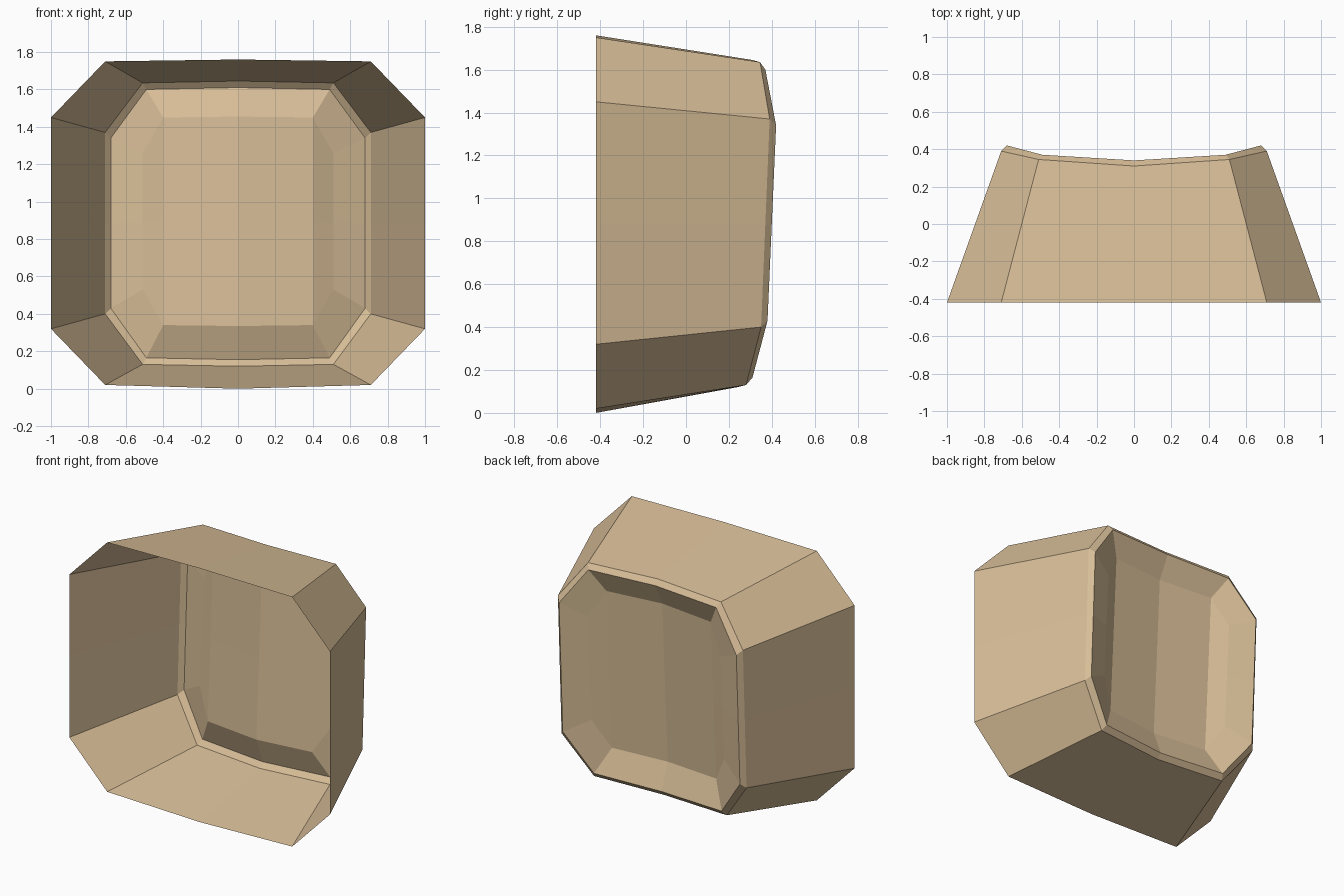
import bpy, bmesh

if "Cube" in bpy.data.objects:
    bpy.data.objects.remove(bpy.data.objects["Cube"])

# Half outlines (x >= 0), from bottom centre round the side to top centre
rim = [(0, -.42, 0), (.71, -.42, .02), (1, -.42, .32), (1, -.42, .885),
       (1, -.42, 1.45), (.71, -.42, 1.75), (0, -.42, 1.76)]
shoulder = [(0, .24, .12), (.51, .28, .13), (.71, .35, .40), (.71, .37, .885),
            (.71, .39, 1.37), (.51, .345, 1.635), (0, .31, 1.645)]
crest = [(0, .27, .155), (.49, .31, .165), (.68, .38, .43), (.68, .40, .885),
         (.68, .42, 1.34), (.49, .37, 1.60), (0, .34, 1.61)]
dish = [(0, .20, .335), (.40, .24, .34), (.51, .31, .53), (.51, .33, .89),
        (.51, .35, 1.26), (.40, .30, 1.45), (0, .26, 1.455)]

# Open shell: sloped walls, bevelled shoulder and dish slope
bm = bmesh.new()
rings = [[bm.verts.new(p) for p in ring] for ring in (rim, shoulder, crest, dish)]
for a, b in zip(rings, rings[1:]):
    for i in range(6):
        bm.faces.new((a[i], a[i + 1], b[i + 1], b[i]))

# Shallow scooped floor of the dish
d = rings[-1]
middle = bm.verts.new((0, .23, .89))
side = bm.verts.new((.40, .27, .89))
for face in ((d[0], d[1], side, middle), (d[1], d[2], d[3], side),
             (d[3], d[4], d[5], side), (side, d[5], d[6], middle)):
    bm.faces.new(face)
bmesh.ops.recalc_face_normals(bm, faces=bm.faces)
# outward means the dish floor points to +y
floor = middle.link_faces[0]
floor.normal_update()
if floor.normal.y < 0:
    bmesh.ops.reverse_faces(bm, faces=bm.faces)

mesh = bpy.data.meshes.new("cap_shell")
bm.to_mesh(mesh)
bm.free()
cap = bpy.data.objects.new("cap_shell", mesh)
bpy.context.collection.objects.link(cap)

# Mirror the half across x
mirror = cap.modifiers.new("mirror", "MIRROR")
mirror.use_axis[0] = True
mirror.use_clip = True

tan = bpy.data.materials.new("tan")
tan.diffuse_color = (.68, .51, .31, 1)
tan.use_nodes = True
tan.node_tree.nodes["Principled BSDF"].inputs["Base Color"].default_value = tan.diffuse_color
mesh.materials.append(tan)
